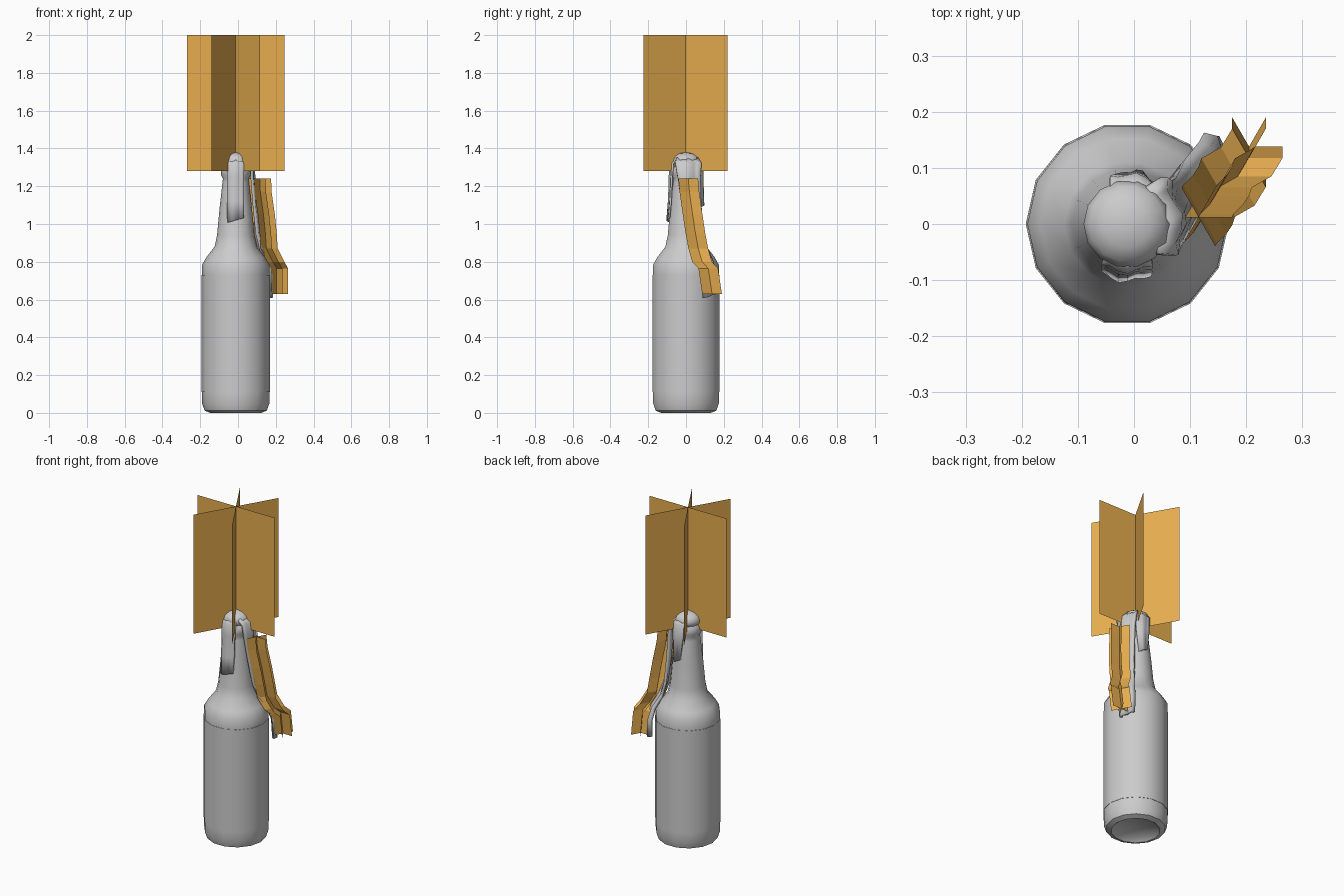
import bpy, bmesh, math
from mathutils import Vector

if "Cube" in bpy.data.objects:
    bpy.data.objects.remove(bpy.data.objects["Cube"])

CX = -0.012  # bottle axis

flame_mat = bpy.data.materials.new("flame_orange")
flame_mat.diffuse_color = (0.80, 0.42, 0.08, 1)
flame_mat.use_nodes = True
flame_mat.node_tree.nodes["Principled BSDF"].inputs["Base Color"].default_value = flame_mat.diffuse_color


def make_object(name, verts, faces, mat=None, smooth=None):
    mesh = bpy.data.meshes.new(name)
    mesh.from_pydata(verts, [], faces)
    obj = bpy.data.objects.new(name, mesh)
    bpy.context.collection.objects.link(obj)
    if mat:
        mesh.materials.append(mat)
    if smooth:
        bpy.ops.object.select_all(action='DESELECT')
        obj.select_set(True)
        bpy.context.view_layer.objects.active = obj
        bpy.ops.object.shade_smooth_by_angle(angle=math.radians(smooth))
    return obj


def lathe(name, profile, sides, smooth=40):
    """Revolve (radius, z) points; both ends are closed by a centre point."""
    verts, faces = [], []
    for r, z in profile[1:-1]:
        for i in range(sides):
            a = 2 * math.pi * i / sides
            verts.append((CX + r * math.cos(a), r * math.sin(a), z))
    rings = len(profile) - 2
    for k in range(rings - 1):
        for i in range(sides):
            j = (i + 1) % sides
            faces.append((k * sides + i, k * sides + j,
                          (k + 1) * sides + j, (k + 1) * sides + i))
    low, high = len(verts), len(verts) + 1
    verts += [(CX, 0, profile[0][1]), (CX, 0, profile[-1][1])]
    top = (rings - 1) * sides
    for i in range(sides):
        j = (i + 1) % sides
        faces.append((low, j, i))
        faces.append((high, top + i, top + j))
    return make_object(name, verts, faces, smooth=smooth)


def cloth_strip(name, rows, fold=0.008, thickness=0.016):
    """Hanging cloth; rows are (angle, radius, z, half width)."""
    n = 6
    verts, faces = [], []
    for k, (deg, r, z, half) in enumerate(rows):
        a = math.radians(deg)
        out = Vector((math.cos(a), math.sin(a), 0))
        side = Vector((-math.sin(a), math.cos(a), 0))
        for i in range(n + 1):
            t = 2 * i / n - 1
            wave = fold * math.cos(t * 5 + k * 0.4) - 0.012 * t * t
            ragged = 0.012 * t if k == len(rows) - 1 else 0
            p = out * (r + wave) + side * (half * t)
            verts.append((CX + p.x, p.y, z + ragged))
    for k in range(len(rows) - 1):
        for i in range(n):
            b = k * (n + 1) + i
            faces.append((b, b + n + 1, b + n + 2, b + 1))
    obj = make_object(name, verts, faces, smooth=60)
    mod = obj.modifiers.new("cloth_thickness", 'SOLIDIFY')
    mod.thickness = thickness
    mod.offset = 0
    return obj


def crossed_flame(name, path, half):
    """Three sheets crossed at 60 degrees, following a path."""
    for s in range(3):
        a = math.radians(60 * s)
        dx, dy = half * math.cos(a), half * math.sin(a)
        verts, faces = [], []
        for x, y, z in path:
            verts += [(x - dx, y - dy, z), (x + dx, y + dy, z)]
        for k in range(len(path) - 1):
            faces.append((2 * k, 2 * k + 1, 2 * k + 3, 2 * k + 2))
        make_object(f"{name}_sheet_{s + 1}", verts, faces, flame_mat)


# Bottle with dished base, shoulder, neck and lip
lathe("bottle", [(0, 0.03), (0.11, 0.02), (0.135, 0.0), (0.165, 0.012),
                 (0.178, 0.05), (0.179, 0.105), (0.179, 0.73), (0.178, 0.785),
                 (0.155, 0.825), (0.112, 0.88), (0.099, 0.94), (0.086, 1.08),
                 (0.070, 1.22), (0.068, 1.24), (0.078, 1.26), (0.078, 1.29),
                 (0.066, 1.31), (0, 1.31)], 14)

# Label wrapped around the body
lathe("label", [(0, 0.11), (0.181, 0.11), (0.181, 0.73), (0, 0.73)], 14)

# Cloth plug bulging out of the mouth
lathe("cloth_plug", [(0, 1.29), (0.055, 1.295), (0.075, 1.315), (0.078, 1.335),
                     (0.068, 1.357), (0.042, 1.373), (0, 1.38)], 14)

# Cloth hanging down the right side and over the shoulder
cloth_strip("cloth_tail", [
    (8, 0.055, 1.345, 0.060), (10, 0.086, 1.32, 0.070), (12, 0.092, 1.24, 0.060),
    (18, 0.104, 1.10, 0.052), (25, 0.122, 0.95, 0.046), (30, 0.145, 0.87, 0.046),
    (34, 0.190, 0.80, 0.046), (36, 0.212, 0.73, 0.046), (37, 0.215, 0.62, 0.038)])

# Short cloth flaps at the front and back of the neck
cloth_strip("front_cloth_flap", [
    (-90, 0.060, 1.345, 0.040), (-90, 0.080, 1.32, 0.045),
    (-90, 0.084, 1.25, 0.044), (-90, 0.089, 1.12, 0.044),
    (-90, 0.097, 1.02, 0.042)], 0.004, 0.01)
cloth_strip("back_cloth_flap", [
    (80, 0.060, 1.345, 0.040), (80, 0.084, 1.32, 0.045),
    (80, 0.086, 1.24, 0.040), (80, 0.092, 1.10, 0.025)], 0.004, 0.01)

# Large flame above the mouth
crossed_flame("main_flame", [(CX, -0.002, 1.28), (CX, -0.002, 2.0)], 0.257)

# Smaller flame running along the cloth tail
crossed_flame("tail_flame", [
    (0.115, 0.012, 1.24), (0.118, 0.018, 1.17), (0.135, 0.035, 1.05),
    (0.145, 0.050, 0.95), (0.150, 0.065, 0.87), (0.185, 0.085, 0.80),
    (0.205, 0.118, 0.765), (0.205, 0.138, 0.63)], 0.06)
